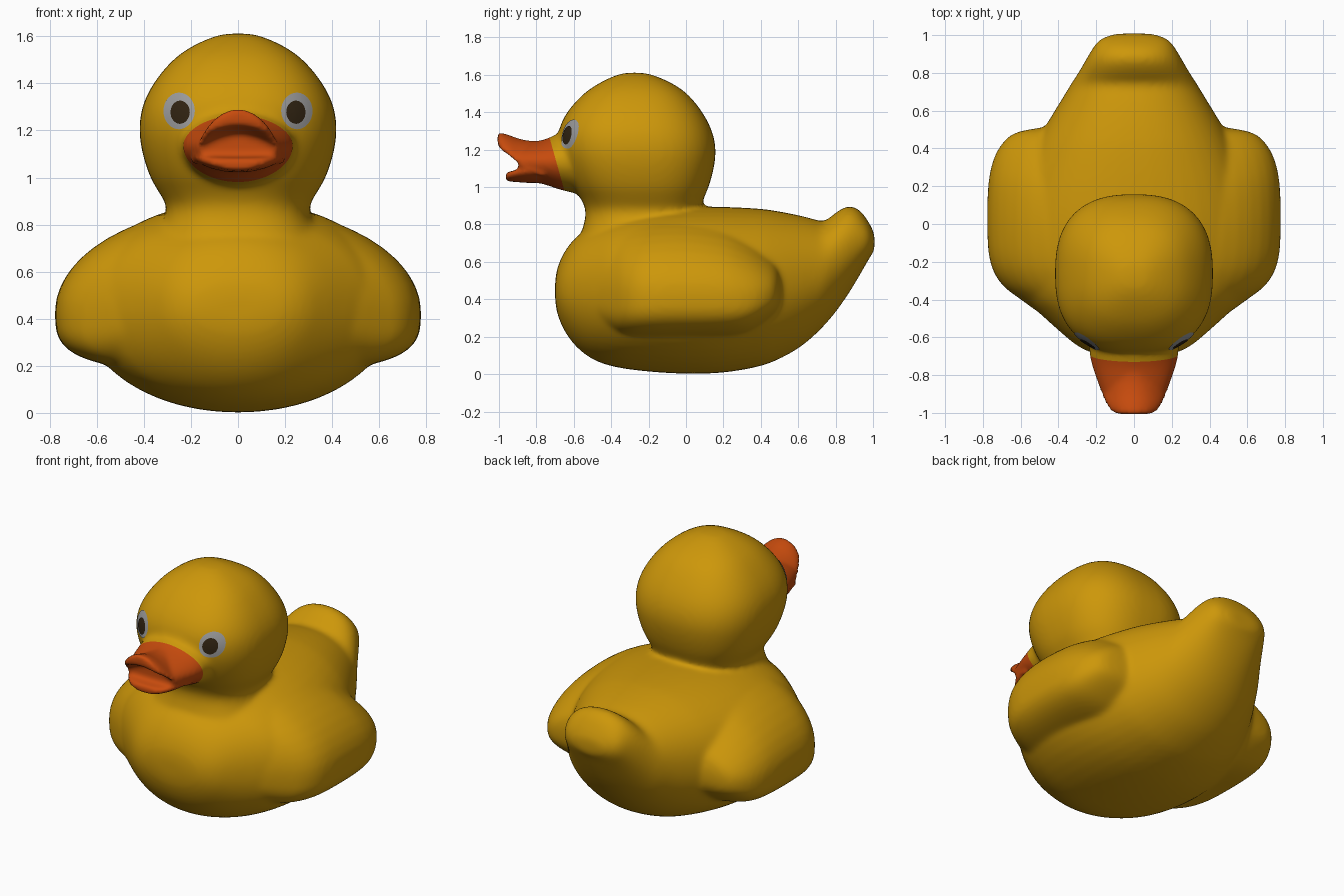
import bpy, bmesh, math
from mathutils import Vector
from mathutils.bvhtree import BVHTree

if "Cube" in bpy.data.objects:
    bpy.data.objects.remove(bpy.data.objects["Cube"])


def material(name, rgb):
    m = bpy.data.materials.new(name)
    m.diffuse_color = (*rgb, 1)
    m.use_nodes = True
    m.node_tree.nodes["Principled BSDF"].inputs["Base Color"].default_value = m.diffuse_color
    return m


YELLOW = material("duck yellow", (0.61, 0.31, 0.003))
ORANGE = material("bill orange", (0.57, 0.07, 0.004))
GREY = material("eye grey", (0.33, 0.33, 0.33))
DARK = material("pupil dark", (0.03, 0.017, 0.006))


def chaikin(st):
    out = [st[0]]
    for a, b in zip(st, st[1:]):
        out.append(tuple(p * 0.75 + q * 0.25 for p, q in zip(a, b)))
        out.append(tuple(p * 0.25 + q * 0.75 for p, q in zip(a, b)))
    return out + [st[-1]]


def loft(bm, stations, upright=False, mid=0.5, e_lo=2.2, e_hi=2.2, bend=0, n=48):
    """Skin stations (position, half width, low, high) along y, or along z if upright."""
    for _ in range(2):
        stations = chaikin(stations)
    rings = []
    for t, w, lo, hi in stations:
        c = lo + mid * (hi - lo)
        ring = []
        for i in range(n):
            a = math.tau * i / n
            ca, sa = math.cos(a), math.sin(a)
            e = e_hi if sa > 0 else e_lo
            x = w * math.copysign(abs(ca) ** (2 / e), ca)
            h = (hi - c) if sa > 0 else (c - lo)
            v = c + h * math.copysign(abs(sa) ** (2 / e), sa) - bend * x * x
            ring.append(bm.verts.new((x, v, t) if upright else (x, t, v)))
        rings.append(ring)
    faces = [bm.faces.new((p[i], p[(i + 1) % n], q[(i + 1) % n], q[i]))
             for p, q in zip(rings, rings[1:]) for i in range(n)]
    faces += [bm.faces.new(rings[0]), bm.faces.new(rings[-1])]
    bmesh.ops.recalc_face_normals(bm, faces=faces)


def add_object(name, bm, mats):
    me = bpy.data.meshes.new(name)
    bm.to_mesh(me)
    bm.free()
    ob = bpy.data.objects.new(name, me)
    bpy.context.collection.objects.link(ob)
    for m in mats:
        me.materials.append(m)
    me.shade_smooth()
    return ob


def apply_modifier(ob, kind, **settings):
    mod = ob.modifiers.new("step", kind)
    for key, value in settings.items():
        setattr(mod, key, value)
    bpy.context.view_layer.objects.active = ob
    bpy.ops.object.modifier_apply(modifier=mod.name)


# Body core with tail
bm = bmesh.new()
loft(bm, [(-0.70, 0.10, 0.40, 0.49), (-0.692, 0.20, 0.33, 0.56), (-0.655, 0.29, 0.235, 0.65),
          (-0.59, 0.37, 0.145, 0.735), (-0.5, 0.47, 0.075, 0.79), (-0.38, 0.60, 0.035, 0.84),
          (-0.2, 0.66, 0.012, 0.88), (0, 0.665, 0, 0.895), (0.2, 0.62, 0.005, 0.895),
          (0.4, 0.535, 0.04, 0.885), (0.5, 0.48, 0.08, 0.87), (0.6, 0.42, 0.135, 0.85),
          (0.68, 0.37, 0.20, 0.83), (0.74, 0.335, 0.26, 0.81), (0.80, 0.295, 0.33, 0.865),
          (0.87, 0.255, 0.43, 0.905), (0.93, 0.22, 0.53, 0.88), (0.98, 0.185, 0.62, 0.81),
          (1.008, 0.10, 0.66, 0.75)], e_lo=2.05)
# Shoulders and wings
loft(bm, [(-0.66, 0.24, 0.36, 0.60), (-0.5, 0.46, 0.25, 0.76), (-0.4, 0.60, 0.20, 0.81),
          (-0.32, 0.71, 0.18, 0.84), (-0.2, 0.77, 0.175, 0.87), (0, 0.78, 0.175, 0.88),
          (0.2, 0.775, 0.18, 0.85), (0.32, 0.755, 0.20, 0.79), (0.41, 0.715, 0.255, 0.72),
          (0.485, 0.645, 0.32, 0.65), (0.51, 0.50, 0.37, 0.58)],
     mid=0.36, e_lo=3.3, e_hi=2.0)
# Neck and head
loft(bm, [(0.72, 0.37, -0.57, 0.13), (0.82, 0.31, -0.54, 0.085), (0.88, 0.30, -0.535, 0.075),
          (0.94, 0.338, -0.562, 0.095), (1.0, 0.374, -0.605, 0.122), (1.1, 0.407, -0.655, 0.150),
          (1.2, 0.422, -0.685, 0.162), (1.3, 0.41, -0.685, 0.142), (1.4, 0.362, -0.64, 0.09),
          (1.5, 0.28, -0.55, 0.01), (1.56, 0.195, -0.46, -0.08),
          (1.605, 0.09, -0.36, -0.19), (1.612, 0.03, -0.30, -0.25)],
     upright=True, e_lo=2.5, e_hi=2.5)
# Bill: root, arched upper lip and dished lower lip
loft(bm, [(-0.55, 0.245, 0.96, 1.32), (-0.66, 0.24, 0.98, 1.30), (-0.74, 0.225, 1.01, 1.258),
          (-0.82, 0.198, 1.03, 1.238), (-0.895, 0.17, 1.045, 1.225)], e_lo=2, e_hi=1.85)
loft(bm, [(-0.76, 0.20, 1.12, 1.25), (-0.83, 0.19, 1.15, 1.245), (-0.90, 0.172, 1.185, 1.26),
          (-0.95, 0.15, 1.208, 1.28), (-0.995, 0.12, 1.218, 1.292),
          (-1.007, 0.07, 1.228, 1.285)], bend=3.0)
loft(bm, [(-0.76, 0.20, 1.02, 1.11), (-0.85, 0.185, 1.022, 1.10), (-0.91, 0.155, 1.027, 1.088),
          (-0.95, 0.12, 1.03, 1.082), (-0.963, 0.07, 1.035, 1.075)], bend=-0.8)
duck = add_object("duck_body", bm, [YELLOW, ORANGE])

# Fuse into one skin: soften the body a lot and the thin bill only a little
apply_modifier(duck, 'REMESH', mode='VOXEL', voxel_size=0.0135, use_smooth_shade=True)
soft = duck.vertex_groups.new(name="soft")
soft.add([v.index for v in duck.data.vertices if v.co.y > -0.69 or v.co.z < 0.93], 1, 'REPLACE')
apply_modifier(duck, 'SMOOTH', factor=0.5, iterations=18, vertex_group="soft")
apply_modifier(duck, 'SMOOTH', factor=0.5, iterations=3)

# Cut along the slanted bill line and colour what lies in front of it
bm = bmesh.new()
bm.from_mesh(duck.data)
point, normal = Vector((0, -0.65, 0.98)), Vector((0, 1, 0.28)).normalized()
region = [f for f in bm.faces if f.calc_center_median().z > 0.9]
edges = {e for f in region for e in f.edges}
verts = {v for f in region for v in f.verts}
bmesh.ops.bisect_plane(bm, geom=list(verts) + list(edges) + region,
                       plane_co=point, plane_no=normal)
for f in bm.faces:
    c = f.calc_center_median()
    f.smooth = True
    f.material_index = int(c.z > 0.93 and abs(c.x) < 0.26 and c.z < 1.32
                           and (c - point).dot(normal) < 0)
bm.to_mesh(duck.data)
bm.free()

# Eyes: thin oval skins projected onto the head
tree = BVHTree.FromPolygons([v.co for v in duck.data.vertices],
                            [p.vertices[:] for p in duck.data.polygons])


def eye_patch(name, side, cx, cz, rx, rz, lift, mat, n=32, rings=6):
    bm = bmesh.new()

    def put(x, z):
        hit, nor, _, _ = tree.ray_cast(Vector((x, -2, z)), Vector((0, 1, 0)))
        return bm.verts.new(hit + nor * lift)

    cx *= side
    prev = None
    centre = put(cx, cz)
    for k in range(1, rings + 1):
        ring = [put(cx + rx * k / rings * math.cos(math.tau * i / n),
                    cz + rz * k / rings * math.sin(math.tau * i / n)) for i in range(n)]
        for i in range(n):
            j = (i + 1) % n
            bm.faces.new((prev[i], ring[i], ring[j], prev[j]) if prev
                         else (centre, ring[i], ring[j]))
        prev = ring
    add_object(name, bm, [mat])


for side, label in ((-1, "left"), (1, "right")):
    eye_patch(label + "_eye", side, 0.248, 1.282, 0.066, 0.077, 0.004, GREY)
    eye_patch(label + "_pupil", side, 0.242, 1.276, 0.040, 0.048, 0.008, DARK)
